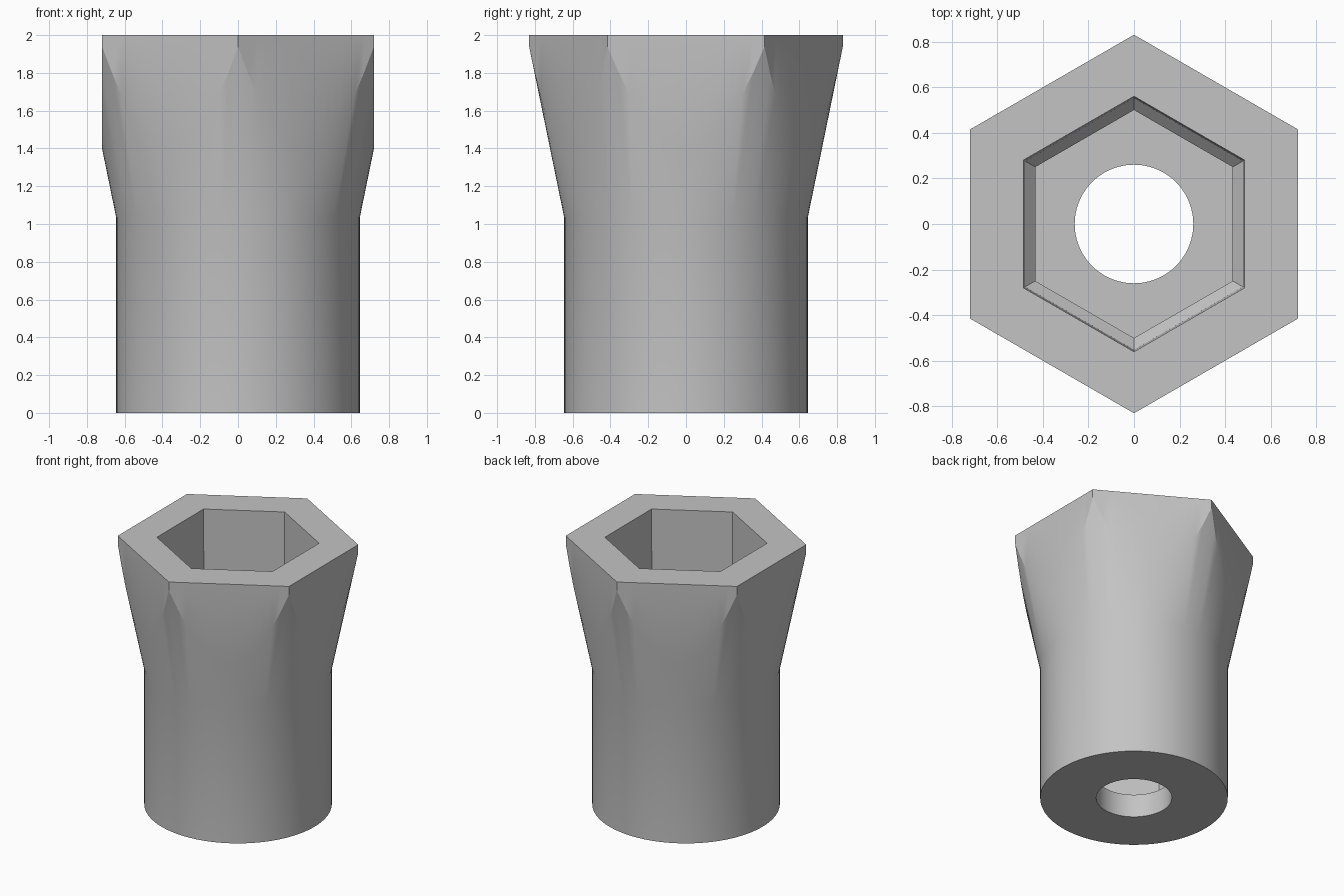
import bpy, bmesh
from math import cos, sin, pi, radians

cube = bpy.data.objects.get("Cube")
if cube:
    bpy.data.objects.remove(cube, do_unlink=True)

SEGMENTS = 96           # multiple of six, so the hexagon corners fall on columns
HEIGHT = 2.0
SHANK_RADIUS, SHANK_TOP = 0.645, 1.035
HEAD_CORNER = 0.83      # corner radius of the hexagonal head
FLARE = 0.205           # radius gained per unit of height on the cone
BORE = 0.26
FLOOR = 0.175           # height of the pocket floor


def hexagon(corner, angle):
    """Radius of a hexagon with corners on the y axis, at an angle."""
    offset = (angle - pi / 2) % (pi / 3) - pi / 6
    return corner * cos(pi / 6) / cos(offset)


def section(angle):
    """Closed wall section at an angle, as (radius, height) points."""
    head = hexagon(HEAD_CORNER, angle)
    flat_start = SHANK_TOP + (head - SHANK_RADIUS) / FLARE
    return [
        (SHANK_RADIUS, 0),
        (SHANK_RADIUS, SHANK_TOP),
        (head, flat_start),                 # cone meets the flats
        (head, HEIGHT),
        (hexagon(0.56, angle), HEIGHT),     # upper pocket
        (hexagon(0.552, angle), 1.05),
        (hexagon(0.50, angle), 1.0),        # shoulder to lower pocket
        (hexagon(0.50, angle), FLOOR),
        (BORE, FLOOR),                      # round through hole
        (BORE, 0),
    ]


# Sweep the section around the axis
bm = bmesh.new()
columns = []
for i in range(SEGMENTS):
    a = 2 * pi * i / SEGMENTS
    columns.append([bm.verts.new((r * cos(a), r * sin(a), z)) for r, z in section(a)])

for i, here in enumerate(columns):
    there = columns[(i + 1) % SEGMENTS]
    for j in range(len(here)):
        k = (j + 1) % len(here)
        bm.faces.new((here[j], there[j], there[k], here[k]))
bmesh.ops.recalc_face_normals(bm, faces=bm.faces)

mesh = bpy.data.meshes.new("hex_socket")
bm.to_mesh(mesh)
bm.free()
socket = bpy.data.objects.new("hex_socket", mesh)
bpy.context.collection.objects.link(socket)

# Plain grey material
grey = bpy.data.materials.new("light_grey")
grey.use_nodes = True
colour = (0.55, 0.55, 0.55, 1)
grey.diffuse_color = colour
grey.node_tree.nodes["Principled BSDF"].inputs["Base Color"].default_value = colour
mesh.materials.append(grey)

# Smooth round walls, crisp rims and corners
bpy.ops.object.select_all(action="DESELECT")
socket.select_set(True)
bpy.context.view_layer.objects.active = socket
bpy.ops.object.shade_smooth_by_angle(angle=radians(25))
